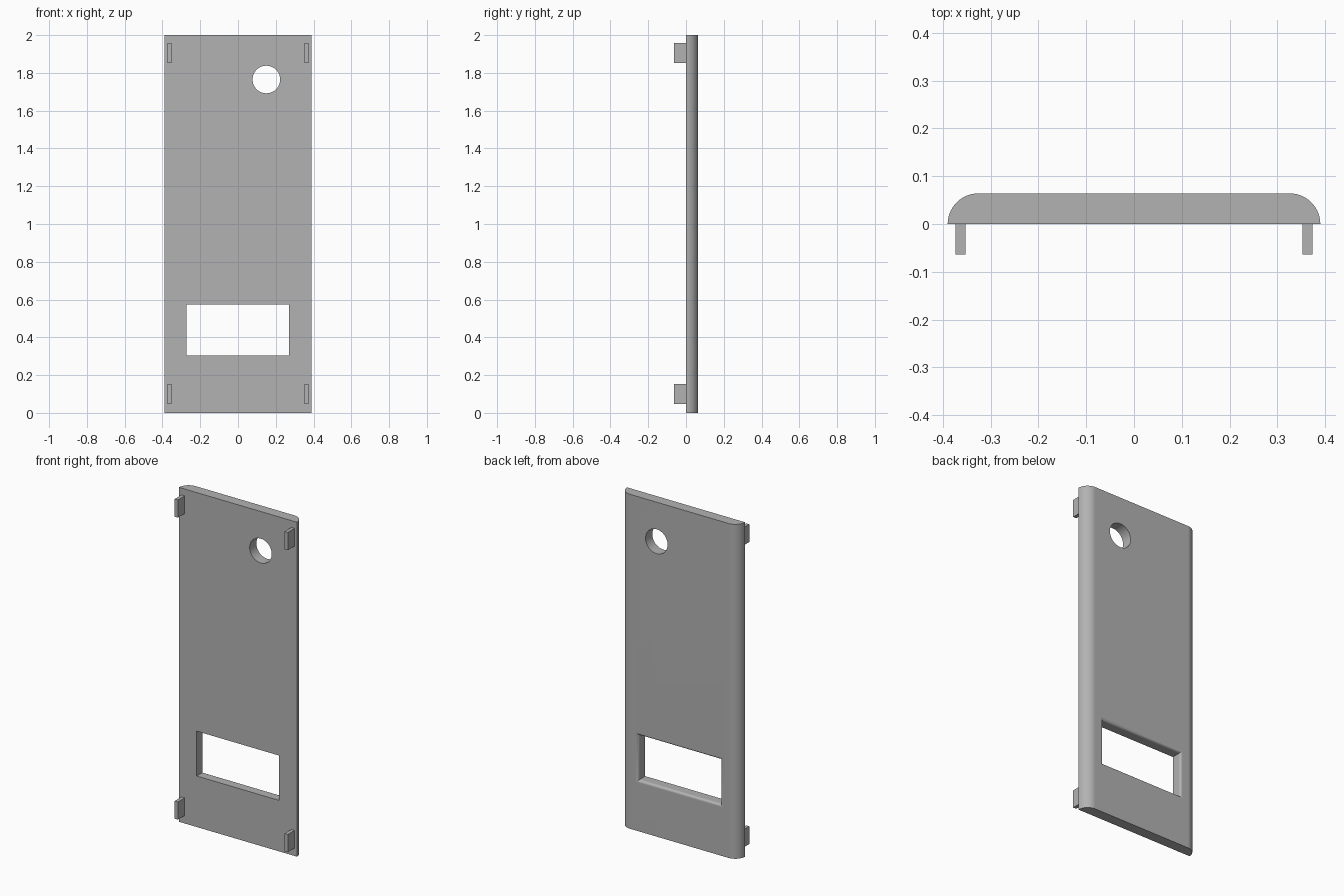
import bpy, bmesh, math

default = bpy.data.objects.get("Cube")
if default:
    bpy.data.objects.remove(default, do_unlink=True)

HALF_W, DEPTH, HEIGHT = 0.39, 0.064, 2.0
LIP = 0.015  # rounding of the window's rear rim

grey = bpy.data.materials.new("plain grey")
grey.use_nodes = True
colour = (0.45, 0.45, 0.45, 1)
grey.diffuse_color = colour
grey.node_tree.nodes["Principled BSDF"].inputs["Base Color"].default_value = colour


def loft(name, rings):
    """Closed solid through a list of point rings of equal length."""
    bm = bmesh.new()
    loops = [[bm.verts.new(p) for p in ring] for ring in rings]
    n = len(loops[0])
    for a, b in zip(loops, loops[1:]):
        for i in range(n):
            j = (i + 1) % n
            bm.faces.new((a[i], a[j], b[j], b[i]))
    bm.faces.new(loops[0][::-1])
    bm.faces.new(loops[-1])
    bmesh.ops.recalc_face_normals(bm, faces=bm.faces[:])
    mesh = bpy.data.meshes.new(name)
    bm.to_mesh(mesh)
    bm.free()
    mesh.materials.append(grey)
    obj = bpy.data.objects.new(name, mesh)
    bpy.context.collection.objects.link(obj)
    return obj


def rect(x0, x1, z0, z1, y, grow=0.0):
    return [(x0 - grow, y, z0 - grow), (x1 + grow, y, z0 - grow),
            (x1 + grow, y, z1 + grow), (x0 - grow, y, z1 + grow)]


def activate(obj):
    bpy.ops.object.select_all(action='DESELECT')
    obj.select_set(True)
    bpy.context.view_layer.objects.active = obj


# Panel: flat front, rounded long rear edges
STEPS = 14
arc = [math.pi / 2 * i / STEPS for i in range(STEPS + 1)]
right = [(HALF_W - DEPTH + DEPTH * math.cos(a), DEPTH * math.sin(a)) for a in arc]
profile = right + [(-x, y) for x, y in reversed(right)]
panel = loft("panel", [[(x, y, z) for x, y in profile] for z in (0, HEIGHT)])

# Window cutter, flaring out at the rear for a rounded rim
window = (-0.273, 0.27, 0.305, 0.573)
rings = [rect(*window, -0.1)]
for i in range(9):
    a = math.pi / 2 * i / 8
    rings.append(rect(*window, DEPTH - LIP + LIP * math.sin(a), LIP * (1 - math.cos(a))))
rings.append(rect(*window, 0.2, LIP))
window_cutter = loft("window_cutter", rings)

# Round hole cutter
circle = [2 * math.pi * i / 48 for i in range(48)]
hole_cutter = loft("hole_cutter", [
    [(0.15 + 0.073 * math.cos(a), y, 1.765 + 0.073 * math.sin(a)) for a in circle]
    for y in (-0.1, 0.2)])

# Cut both openings
activate(panel)
for cutter in (window_cutter, hole_cutter):
    cutter.hide_render = True
    mod = panel.modifiers.new("cut", 'BOOLEAN')
    mod.operation = 'DIFFERENCE'
    mod.solver = 'EXACT'
    mod.object = cutter
    bpy.ops.object.modifier_apply(modifier=mod.name)
    bpy.data.objects.remove(cutter, do_unlink=True)

activate(panel)
bpy.ops.object.shade_smooth_by_angle(angle=math.radians(30))
weighted = panel.modifiers.new("flat face normals", 'WEIGHTED_NORMAL')
weighted.keep_sharp = True

# Four mounting tabs on the front
for side, s in (("left", 1), ("right", -1)):
    for level, z0 in (("lower", 0.047), ("upper", 1.853)):
        x0, x1 = sorted((s * 0.353, s * 0.374))
        loft(f"{level}_{side}_tab",
             [rect(x0, x1, z0, z0 + 0.106, y) for y in (-DEPTH, 0)])
